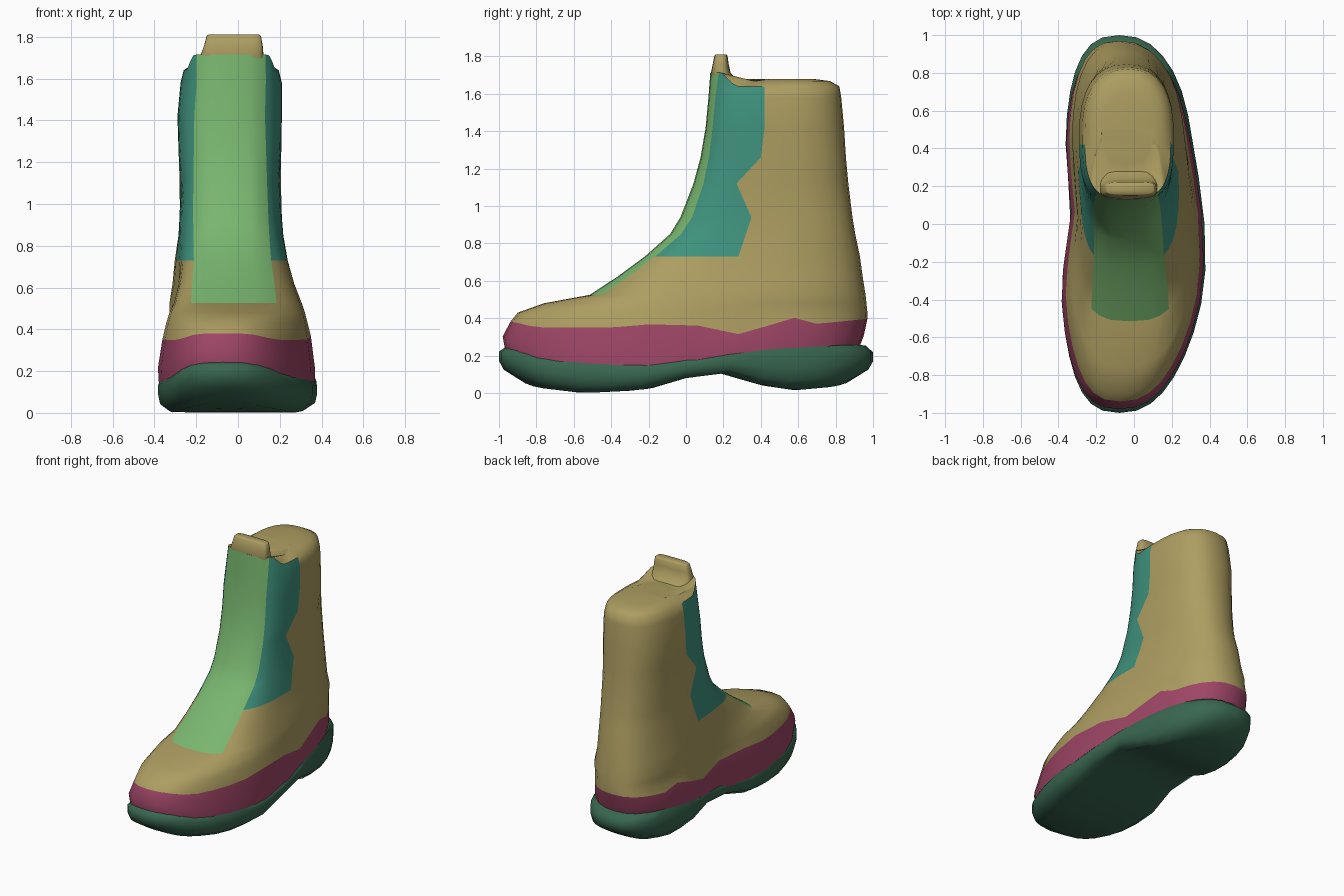
import bpy, math

if "Cube" in bpy.data.objects:
    bpy.data.objects.remove(bpy.data.objects["Cube"])

SPLIT = (3, 7, 8)              # columns per half ring: tongue, lacing panel, rest
HALF = sum(SPLIT)
N = 2 * HALF


def curve(pts, v):
    """Piecewise linear lookup."""
    if v <= pts[0][0]:
        return pts[0][1]
    for (a, p), (b, q) in zip(pts, pts[1:]):
        if v <= b:
            return p + (q - p) * (v - a) / (b - a)
    return pts[-1][1]


# side-view curves: z along y
SOLE_BOTTOM = [(-.96, .09), (-.8, .03), (-.55, 0), (-.25, .015), (-.08, .045), (0, .08),
               (.2, .11), (.3, .085), (.38, .045), (.58, .015), (.8, .035), (.97, .09)]
SOLE_TOP = [(-1, .255), (-.94, .245), (-.75, .185), (-.2, .155), (.1, .19), (.35, .23),
            (.9, .26), (1, .25)]
WELT_TOP = [(-.92, .38), (-.8, .35), (-.4, .35), (0, .385), (.2, .31), (.35, .32),
            (.55, .41), (.7, .37), (1, .40)]
# half width of the tongue and rear edge of the lacing panel along z
TONGUE_HALF = [(.5, .2), (.73, .185), (1.6, .165)]
PANEL_EDGE = [(.73, .28), (.94, .35), (1.12, .27), (1.26, .40), (1.42, .42)]


def spow(v, e):
    return math.copysign(abs(v) ** e, v)


def bump(y, centre, width):
    return math.exp(-((y - centre) / width) ** 2)


def ring(z, yf, yb, xl, xr, n, nb=2.5, zoned=False):
    """Rounded horizontal outline; n, nb: squareness of front and back; z number or f(y)."""
    yc, hy, xc, hx = (yf + yb) / 2, (yb - yf) / 2, (xl + xr) / 2, (xr - xl) / 2
    if zoned:
        zz = z if not callable(z) else .4
        t1 = math.asin(min(1, curve(TONGUE_HALF, zz) / hx) ** (n / 2))
        t2 = math.acos(spow((yc - curve(PANEL_EDGE, zz)) / hy, n / 2))
        stops = (0, t1, t2, math.pi)
        ang = [0.0]
        for k, c in enumerate(SPLIT):
            ang += [stops[k] + (stops[k + 1] - stops[k]) * (i + 1) / c for i in range(c)]
    else:
        ang = [math.pi * i / HALF for i in range(HALF + 1)]
    out = []
    for j in range(N):
        s, a = (1, ang[j]) if j <= HALF else (-1, ang[N - j])
        m = n if a < math.pi / 2 else nb
        x = xc + s * hx * max(0, math.sin(a)) ** (2 / m)
        y = yc - hy * spow(math.cos(a), 2 / m)
        h = z(y) if callable(z) else z
        # foot curvature: tips drift left, waist and heel pinched, ball of the foot widened
        f = max(0, min(1, (.9 - h) / .5))
        w = f * min(1, abs(x) / .3)
        x -= .08 * y * y * f
        if x < 0:
            x += w * (.04 * bump(y, .05, .25) - .018 * bump(y, -.35, .3))
        else:
            x += w * (.014 * bump(y, -.35, .3) - .03 * bump(y, .4, .3))
        out.append((x, y, h))
    return out


def build(name, rings, color, keep=lambda r, c: True, bottom=False, top=False):
    """Loft rings, keeping only the wanted cells; c is the column counted from the front."""
    faces = []
    for r in range(len(rings) - 1):
        for j in range(N):
            if keep(r, min(j, N - 1 - j)):
                k = (j + 1) % N
                faces.append((r * N + j, r * N + k, (r + 1) * N + k, (r + 1) * N + j))
    for on, base, flip in ((bottom, 0, True), (top, (len(rings) - 1) * N, False)):
        if on:
            for j in range(HALF):
                f = list(dict.fromkeys([j, j + 1, N - j - 1, (N - j) % N]))
                f = [base + i for i in f]
                faces.append(tuple(f[::-1] if flip else f))
    pts = [p for rg in rings for p in rg]
    used = sorted({i for f in faces for i in f})
    remap = {o: i for i, o in enumerate(used)}
    me = bpy.data.meshes.new(name)
    me.from_pydata([pts[i] for i in used], [], [[remap[i] for i in f] for f in faces])
    me.update()
    ob = bpy.data.objects.new(name, me)
    bpy.context.collection.objects.link(ob)
    mat = bpy.data.materials.new(name + "_material")
    mat.diffuse_color = (*color, 1)
    mat.use_nodes = True
    mat.node_tree.nodes["Principled BSDF"].inputs["Base Color"].default_value = mat.diffuse_color
    me.materials.append(mat)
    bpy.ops.object.select_all(action='DESELECT')
    ob.select_set(True)
    bpy.context.view_layer.objects.active = ob
    bpy.ops.object.shade_smooth_by_angle(angle=math.radians(60))
    return ob


TAN, GREEN, TEAL = (.42, .34, .12), (.19, .47, .16), (.05, .29, .21)
MAGENTA, DARK = (.34, .06, .13), (.04, .135, .08)


# sole: outline scaled through the thickness, mix 0 = bottom, 1 = top
def sole_ring(s, mix):
    z = lambda y: curve(SOLE_BOTTOM, y) * (1 - mix) + curve(SOLE_TOP, y) * mix
    return ring(z, -s, s, -.37 * s, .375 * s, 2.5)


build("sole", [sole_ring(*p) for p in
               ((.72, 0), (.86, 0), (.975, .22), (1, .5), (1, .8), (.96, 1))],
      DARK, bottom=True, top=True)

# welt: band between sole and upper
seam = ring(lambda y: curve(WELT_TOP, y), -.94, .97, -.35, .345, 2.5, 2.5, True)
build("welt", [ring(lambda y: curve(SOLE_TOP, y) - .03, -.965, .92, -.365, .365, 2.5, 2.5, True),
               ring(lambda y: curve(SOLE_TOP, y) + .05, -.98, .95, -.37, .365, 2.5, 2.5, True),
               seam], MAGENTA)

# upper: z, front y, back y, left x, right x, front squareness, back squareness
LEVELS = [(.43, -.90, .97, -.335, .33, 2.5, 2.5), (.48, -.76, .965, -.33, .32, 2.6, 2.5),
          (.525, -.515, .96, -.325, .31, 3, 2.5), (.62, -.37, .945, -.31, .275, 3.2, 2.4),
          (.73, -.22, .93, -.30, .245, 3.3, 2.4), (.85, -.085, .905, -.285, .22, 3.3, 2.4),
          (.94, -.03, .89, -.28, .21, 3.2, 2.4), (1.12, .04, .868, -.28, .205, 3.2, 2.4),
          (1.26, .078, .855, -.285, .208, 3.2, 2.4), (1.42, .105, .845, -.29, .21, 3.2, 2.4),
          (1.58, .12, .83, -.275, .21, 3.2, 2.4), (1.64, .13, .82, -.26, .195, 3.2, 2.4)]
rings = [seam] + [ring(*lv, True) for lv in LEVELS]
# the rim rises at the front to meet the tongue tab, the tongue's lower edge dips at the sides
rings[-1] = [(x, y, z + .075 * max(0, min(1, (.26 - y) / .07))) for x, y, z in rings[-1]]
rings += [ring(1.668, .26, .77, -.22, .15, 3, 2.4, True),
          ring(1.68, .32, .68, -.17, .1, 2.6, 2.4, True)]

RIM = len(LEVELS)
green = lambda r, c: 3 <= r < RIM and c < SPLIT[0]
teal = lambda r, c: 5 <= r < RIM and SPLIT[0] <= c < SPLIT[0] + SPLIT[1]
build("upper", rings, TAN, lambda r, c: not green(r, c) and not teal(r, c), top=True)
build("tongue", rings, GREEN, green)
build("lacing_panels", rings, TEAL, teal)

# tab at the top of the tongue
build("tongue_tab", [ring(*p) for p in
                     ((1.67, .145, .28, -.18, .125, 3.5, 3), (1.713, .134, .238, -.178, .122, 3.5, 3),
                      (1.76, .143, .228, -.162, .118, 4, 4), (1.803, .152, .222, -.15, .11, 4, 4),
                      (1.81, .158, .216, -.142, .102, 4, 4))], TAN, bottom=True, top=True)
